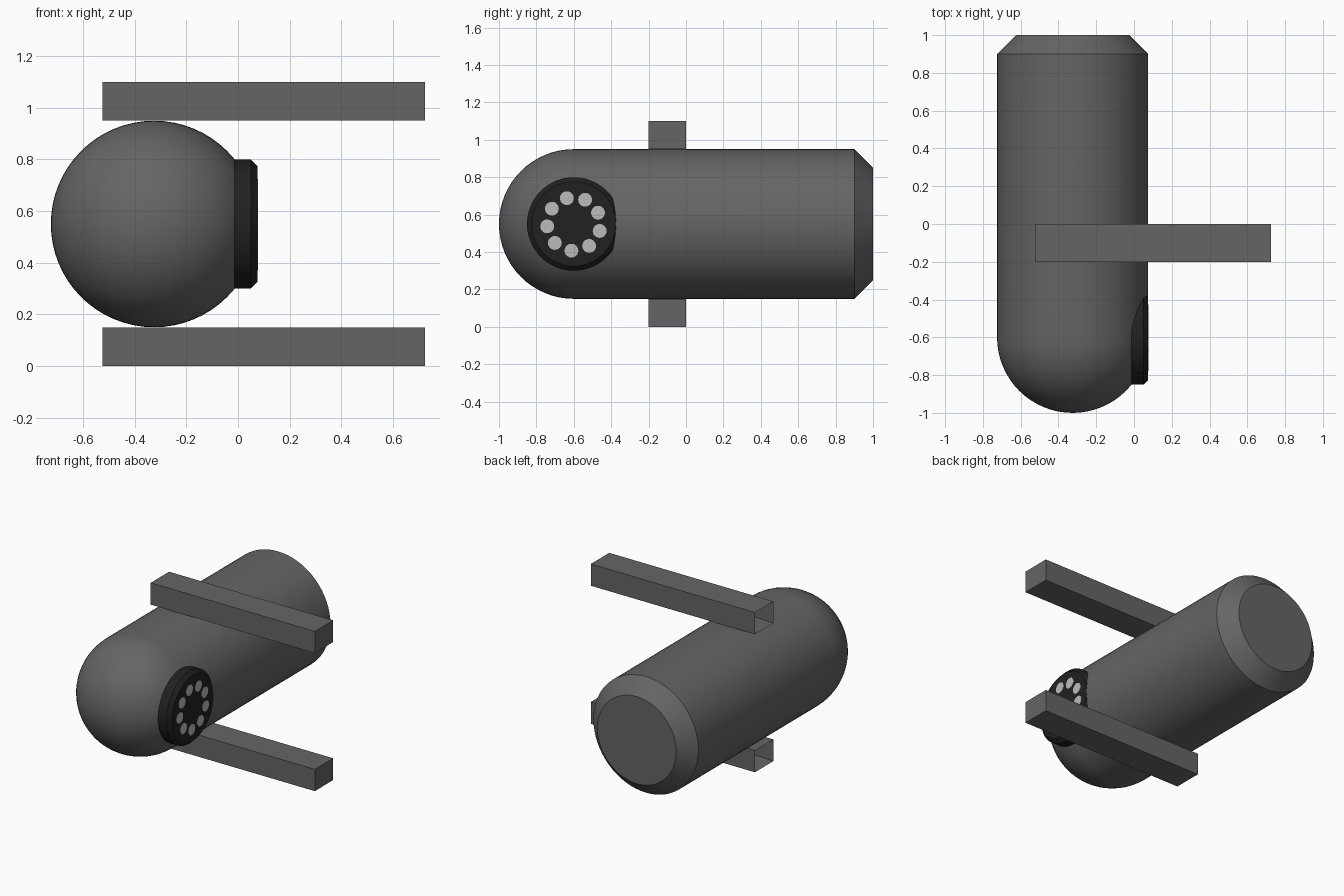
import bpy, bmesh, math
from mathutils import Matrix, Vector

if "Cube" in bpy.data.objects:
    bpy.data.objects.remove(bpy.data.objects["Cube"])


def material(name, shade):
    m = bpy.data.materials.new(name)
    m.diffuse_color = (shade, shade, shade, 1)
    m.use_nodes = True
    m.node_tree.nodes["Principled BSDF"].inputs["Base Color"].default_value = m.diffuse_color
    return m


def finish(name, bm, mat, smooth=True):
    bmesh.ops.recalc_face_normals(bm, faces=bm.faces)
    mesh = bpy.data.meshes.new(name)
    bm.to_mesh(mesh)
    bm.free()
    obj = bpy.data.objects.new(name, mesh)
    bpy.context.collection.objects.link(obj)
    mesh.materials.append(mat)
    if smooth:
        bpy.ops.object.select_all(action='DESELECT')
        obj.select_set(True)
        bpy.context.view_layer.objects.active = obj
        bpy.ops.object.shade_smooth_by_angle(angle=math.radians(30))
    return obj


def lathe(name, profile, axis, centre, mat, steps=64):
    """Spin (radius, distance) points about the x or y axis through centre."""
    bm = bmesh.new()
    side = Vector((0, 0, 1))
    verts = [bm.verts.new(side * r + axis * d) for r, d in profile]
    edges = [bm.edges.new(pair) for pair in zip(verts, verts[1:])]
    bmesh.ops.spin(bm, geom=verts + edges, cent=(0, 0, 0), axis=axis,
                   angle=math.tau, steps=steps)
    bmesh.ops.remove_doubles(bm, verts=bm.verts, dist=1e-4)
    bmesh.ops.translate(bm, verts=bm.verts, vec=centre)
    return finish(name, bm, mat)


X, Y = Vector((1, 0, 0)), Vector((0, 1, 0))
grey = material("grey", 0.13)
black = material("black", 0.015)
light = material("light", 0.5)

# Capsule body: domed front, chamfered flat back
dome = [(0.4 * math.sin(a), -0.6 - 0.4 * math.cos(a))
        for a in (math.pi / 2 * i / 16 for i in range(17))]
lathe("body", dome + [(0.4, 0.9), (0.3, 1.0), (0, 1.0)], Y, (-0.325, 0, 0.55), grey)

# Round port on the right side
port = Vector((0, -0.6, 0.55))
lathe("port", [(0, -0.015), (0.25, -0.015), (0.25, 0.05), (0.225, 0.075), (0, 0.075)],
      X, port, black)

# Ring of nine lights
for i in range(9):
    a = math.radians(25 + 40 * i)
    centre = port + Vector((0, math.cos(a), math.sin(a))) * 0.143
    lathe("port_light", [(0, 0.06), (0.037, 0.06), (0.037, 0.077), (0, 0.077)],
          X, centre, light, 24)

# Bars above and below, with a recessed left end
for name, z in (("upper_bar", 1.025), ("lower_bar", 0.075)):
    bm = bmesh.new()
    bmesh.ops.create_cube(bm, size=1, matrix=Matrix.Translation((0.1, -0.1, z))
                          @ Matrix.Diagonal((1.25, 0.2, 0.15, 1)))
    end = [f for f in bm.faces if f.calc_center_median().x < -0.5]
    bmesh.ops.inset_region(bm, faces=end, thickness=0.025)
    bmesh.ops.translate(bm, verts=end[0].verts, vec=(0.15, 0, 0))
    finish(name, bm, grey, smooth=False)
